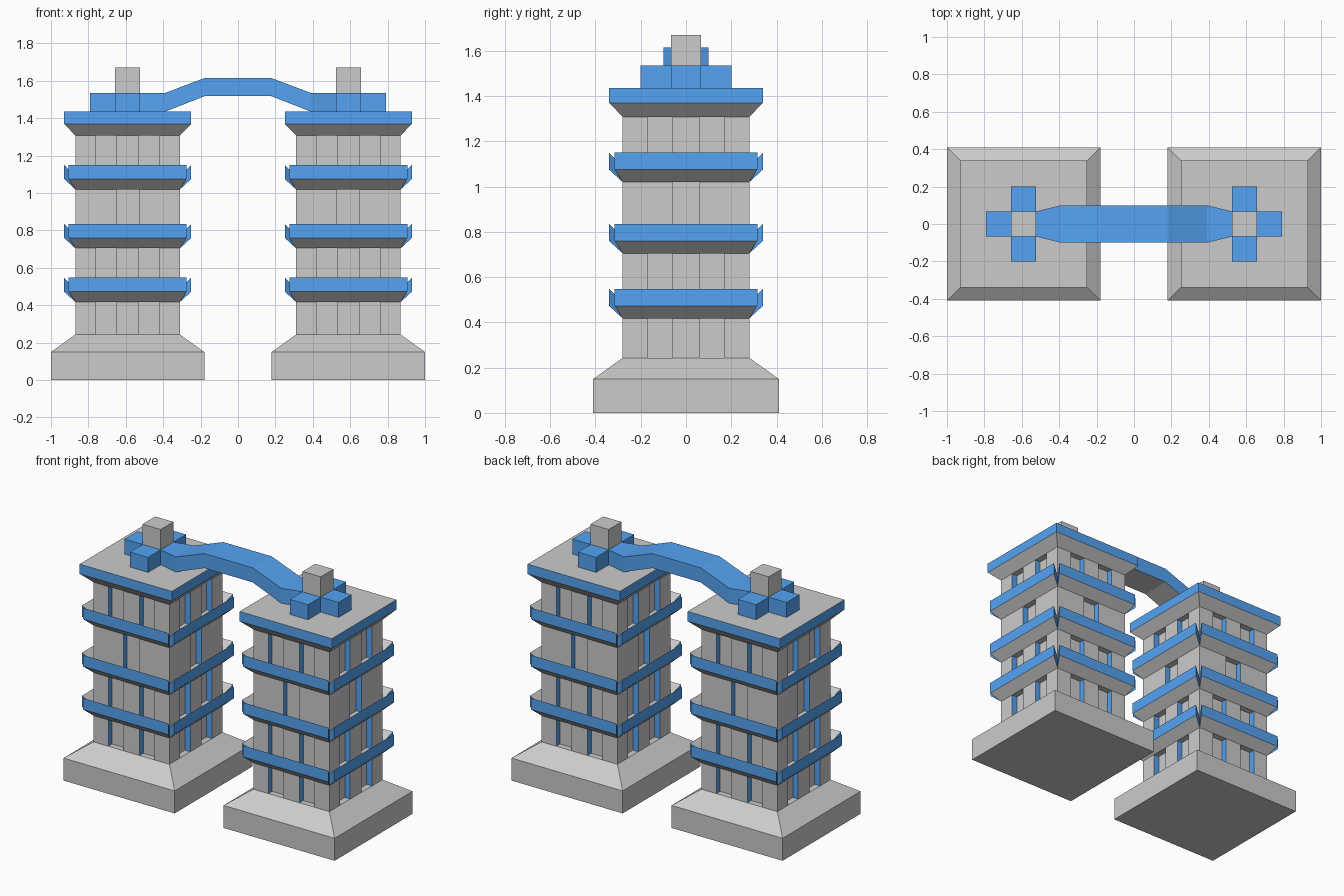
import bpy, bmesh
from math import pi
from mathutils import Matrix, Vector

if "Cube" in bpy.data.objects:
    bpy.data.objects.remove(bpy.data.objects["Cube"])

TX = -0.59          # left tower centre; the right one is mirrored
W = 0.28            # half width of the tower walls


def material(name, color):
    m = bpy.data.materials.new(name)
    m.diffuse_color = color
    m.use_nodes = True
    m.node_tree.nodes["Principled BSDF"].inputs["Base Color"].default_value = m.diffuse_color
    return m


GREY = material("grey", (0.8, 0.8, 0.8, 1))
BLUE = material("blue", (0.09, 0.37, 0.9, 1))


def loft(bm, rings):
    """Skin a chain of four-point rings and cap both ends."""
    rows = [[bm.verts.new(p) for p in ring] for ring in rings]
    bm.faces.new(rows[0])
    bm.faces.new(rows[-1])
    for a, b in zip(rows, rows[1:]):
        for i in range(4):
            j = (i + 1) % 4
            bm.faces.new((a[i], a[j], b[j], b[i]))
    return [v for row in rows for v in row]


def square(h, z):
    return [(-h, -h, z), (h, -h, z), (h, h, z), (-h, h, z)]


def box(bm, x0, x1, y0, y1, z0, z1):
    return loft(bm, [[(x0, y0, z), (x1, y0, z), (x1, y1, z), (x0, y1, z)] for z in (z0, z1)])


def four_sides(bm, add):
    """Repeat a part on the four sides of the tower."""
    for k in range(4):
        bmesh.ops.rotate(bm, verts=add(), matrix=Matrix.Rotation(k * pi / 2, 3, 'Z'))


def finish(name, bm, is_blue=lambda f: False, tower=True):
    bmesh.ops.recalc_face_normals(bm, faces=bm.faces[:])
    bm.normal_update()
    for f in bm.faces:
        f.material_index = int(is_blue(f))
    if tower:
        bmesh.ops.translate(bm, verts=bm.verts[:], vec=Vector((TX, 0, 0)))
    me = bpy.data.meshes.new(name)
    bm.to_mesh(me)
    bm.free()
    me.materials.append(GREY)
    me.materials.append(BLUE)
    ob = bpy.data.objects.new(name, me)
    bpy.context.collection.objects.link(ob)
    if tower:
        ob.modifiers.new("other_tower", 'MIRROR').use_axis[0] = True


def upright(f):
    return abs(f.normal.z) < 0.1


# Plinth with sloped shoulder
bm = bmesh.new()
loft(bm, [square(0.41, 0), square(0.41, 0.15), square(W, 0.243)])
finish("plinth", bm)

# Recessed core and the solid slab behind each balcony
LEDGES = (0.418, 0.705, 1.02)
bm = bmesh.new()
loft(bm, [square(0.24, 0.243), square(0.24, 1.31)])
finish("core", bm)
bm = bmesh.new()
for z in LEDGES:
    loft(bm, [square(W, z), square(W, z + 0.07)])
finish("floor_slabs", bm)

# Corner posts and centre piers, blue on the window reveals
bm = bmesh.new()
bottoms = [0.243] + [z + 0.07 for z in LEDGES]
tops = list(LEDGES) + [1.31]
for floor, (z0, z1) in enumerate(zip(bottoms, tops)):
    single = floor == 2
    inner = 0.06 if single else 0.17
    four_sides(bm, lambda: box(bm, inner, W, -W, -inner, z0, z1))
    if not single:
        four_sides(bm, lambda: box(bm, -0.06, 0.06, -W, -0.2, z0, z1))
finish("wall_piers", bm, lambda f: upright(f) and
       max(abs(c) for c in f.calc_center_median()[:2]) < W - 0.005)

# Upward-sloping balconies, notched at the corners
bm = bmesh.new()
for z in LEDGES:
    four_sides(bm, lambda: loft(bm, [
        [(s * W, -W, z), (s * 0.315, -0.34, z + 0.055),
         (s * 0.315, -0.34, z + 0.13), (s * W, -W, z + 0.07)] for s in (-1, 1)]))
finish("balconies", bm, upright)

# Flared roof with blue rim
bm = bmesh.new()
loft(bm, [square(W, 1.308), square(0.34, 1.37), square(0.34, 1.435)])
finish("roof", bm, upright)

# Rooftop block and its three blue arms
bm = bmesh.new()
box(bm, -0.067, 0.067, -0.067, 0.067, 1.435, 1.67)
finish("roof_block", bm)
bm = bmesh.new()
box(bm, -0.2, -0.067, -0.067, 0.067, 1.435, 1.535)
box(bm, -0.067, 0.067, 0.067, 0.2, 1.435, 1.535)
box(bm, -0.067, 0.067, -0.2, -0.067, 1.435, 1.535)
finish("roof_arms", bm, lambda f: f.normal.z > -0.1)

# Raised bridge joining the towers: x, half width, bottom, top
half = [(0.523, 0.067, 1.435, 1.535), (0.39, 0.1, 1.435, 1.535), (0.178, 0.1, 1.518, 1.615)]
path = [(-x, w, a, b) for x, w, a, b in half] + half[::-1]
bm = bmesh.new()
loft(bm, [[(x, -w, a), (x, w, a), (x, w, b), (x, -w, b)] for x, w, a, b in path])
finish("bridge", bm, lambda f: f.normal.z > -0.1, tower=False)
